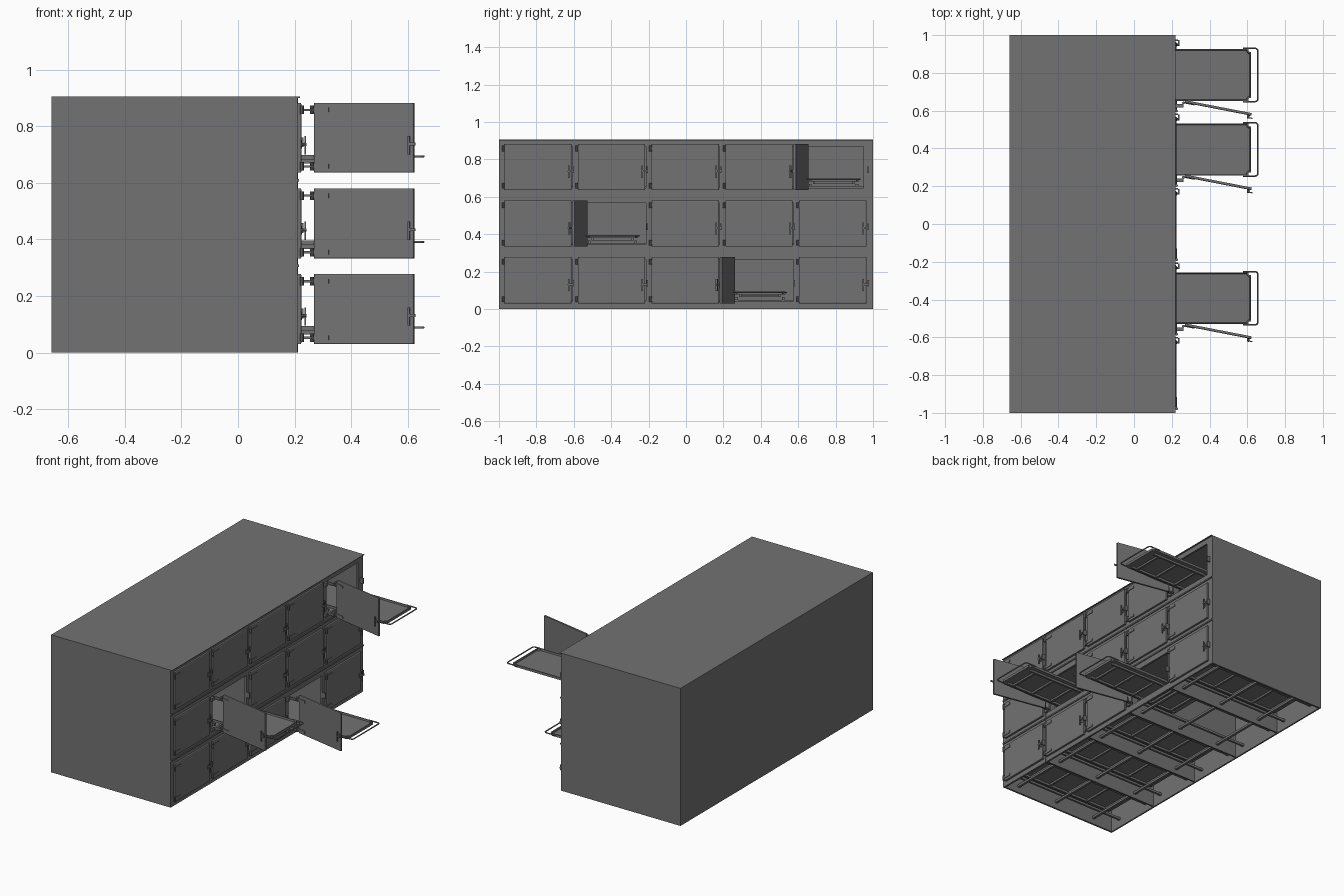
import bpy, bmesh, math
from mathutils import Matrix, Vector

cube = bpy.data.objects.get("Cube")
if cube:
    bpy.data.objects.remove(cube, do_unlink=True)

steel = bpy.data.materials.new("grey steel")
GREY = (0.17, 0.17, 0.17, 1)
steel.diffuse_color = GREY
steel.use_nodes = True
steel.node_tree.nodes["Principled BSDF"].inputs["Base Color"].default_value = GREY

BACK, FRONT, HEIGHT = -0.66, 0.21, 0.905
PITCH_Y, PITCH_Z = 0.394, 0.303
DOOR_W, DOOR_H = 0.36, 0.247
COLS = [-0.972 + PITCH_Y * i for i in range(5)]     # hinge edge of each door
ROWS = [0.03 + PITCH_Z * i for i in range(3)]       # lower edge of each door
OPEN = {(3, 0), (1, 1), (4, 2)}


def box(bm, x, y, z):
    """Add a box from three (low, high) ranges."""
    size = [b - a for a, b in (x, y, z)]
    mid = [(a + b) / 2 for a, b in (x, y, z)]
    m = Matrix.Translation(mid) @ Matrix.Diagonal(size + [1])
    bmesh.ops.create_cube(bm, size=1, matrix=m)


def rod(bm, centre, radius, length, axis):
    turn = Vector((0, 0, 1)).rotation_difference(Vector(axis)).to_matrix().to_4x4()
    bmesh.ops.create_cone(bm, cap_ends=True, segments=10, radius1=radius, radius2=radius,
                          depth=length, matrix=Matrix.Translation(centre) @ turn)


def finish(name, bm, matrix=Matrix()):
    mesh = bpy.data.meshes.new(name)
    bm.to_mesh(mesh)
    bm.free()
    mesh.materials.append(steel)
    ob = bpy.data.objects.new(name, mesh)
    ob.matrix_world = matrix
    bpy.context.collection.objects.link(ob)
    return ob


def loop_handle(name, x, y, z, half):
    """Rounded push bar at the end of a tray."""
    r, pts = 0.015, []
    pts.append((x - 0.08, y - half, z))
    for side, start in ((-1, -90), (1, 0)):
        for k in range(5):
            a = math.radians(start + k * 22.5)
            pts.append((x - r + r * math.cos(a), y + side * (half - r) + r * math.sin(a), z))
    pts.append((x - 0.08, y + half, z))
    curve = bpy.data.curves.new(name, "CURVE")
    curve.dimensions = "3D"
    curve.bevel_depth, curve.bevel_resolution = 0.004, 1
    curve.use_fill_caps = True
    spline = curve.splines.new("POLY")
    spline.points.add(len(pts) - 1)
    for p, co in zip(spline.points, pts):
        p.co = (*co, 1)
    curve.materials.append(steel)
    bpy.context.collection.objects.link(bpy.data.objects.new(name, curve))


# Outer shell, open underneath
bm = bmesh.new()
box(bm, (BACK, BACK + 0.01), (-1, 1), (0, HEIGHT))
box(bm, (BACK + 0.01, FRONT), (-1, -0.988), (0, HEIGHT))
box(bm, (BACK + 0.01, FRONT), (0.988, 1), (0, HEIGHT))
box(bm, (BACK + 0.01, FRONT), (-0.988, 0.988), (HEIGHT - 0.012, HEIGHT))
box(bm, (FRONT, 0.22), (-1, 1), (HEIGHT - 0.004, HEIGHT))
finish("cabinet_shell", bm)

# Column walls and row shelves
bm = bmesh.new()
for y in COLS[1:]:
    box(bm, (BACK + 0.01, FRONT - 0.012), (y - 0.022, y - 0.012), (0.005, HEIGHT - 0.012))
for z in ROWS[1:]:
    box(bm, (BACK + 0.01, FRONT - 0.012), (-0.988, 0.988), (z - 0.033, z - 0.023))
finish("compartment_walls", bm)

# Front frame around the openings
bm = bmesh.new()
fx = (FRONT - 0.012, FRONT)
edges = [-0.988] + [y - 0.03 for y in COLS[1:]] + [COLS[-1] + DOOR_W - 0.015]
ends = [COLS[0] + 0.015] + [y + 0.015 for y in COLS[1:]] + [0.988]
for a, b in zip(edges, ends):
    box(bm, fx, (a, b), (0, HEIGHT - 0.012))
for a, b in ((0, 0.042), (0.265, 0.345), (0.568, 0.648), (0.868, 0.893)):
    box(bm, fx, (-0.988, 0.988), (a, b))
for z in ROWS[1:]:
    box(bm, (FRONT, FRONT + 0.006), (-1, 1), (z - 0.031, z - 0.022))
box(bm, (FRONT, FRONT + 0.003), (COLS[1] - 0.02, COLS[1] - 0.015), (0, HEIGHT - 0.004))
finish("front_frame", bm)


def door(name, matrix):
    """Door in local axes: x outward, y from hinge to latch, z up."""
    bm = bmesh.new()
    box(bm, (-0.012, 0), (0, DOOR_W), (0, DOOR_H))
    panel = max((f for f in bm.faces), key=lambda f: f.calc_center_median().x)
    bmesh.ops.inset_region(bm, faces=[panel], thickness=0.006, depth=0.002)
    finish(name, bm, matrix)

    bm = bmesh.new()
    for z in (0.022, 0.222):
        box(bm, (0, 0.006), (-0.012, 0.055), (z - 0.008, z + 0.008))
        rod(bm, (0.004, -0.006, z), 0.007, 0.03, (0, 0, 1))
    finish(name + "_hinges", bm, matrix)

    # Lever latch with a pivot post and a grip
    bm = bmesh.new()
    y = DOOR_W - 0.015
    box(bm, (0, 0.005), (y - 0.009, y + 0.009), (0.085, 0.115))
    rod(bm, (0.01, y, 0.1), 0.006, 0.02, (1, 0, 0))
    box(bm, (0.014, 0.019), (y - 0.004, y + 0.004), (0.065, 0.13))
    box(bm, (0.012, 0.018), (y - 0.004, y + 0.024), (0.096, 0.106))
    finish(name + "_latch", bm, matrix)


def tray(name, x_end, y, z, length):
    """Sliding tray with a raised rim, chassis and cross bars."""
    x0, h = x_end - length, 0.137
    bm = bmesh.new()
    box(bm, (x0, x_end), (y - h, y + h), (z, z + 0.016))
    bmesh.ops.bevel(bm, geom=[e for e in bm.edges if abs(e.verts[0].co.z - e.verts[1].co.z) > 0.01],
                    offset=0.015, segments=3, affect="EDGES")
    top = max(bm.faces, key=lambda f: f.calc_center_median().z)
    bmesh.ops.inset_region(bm, faces=[top], thickness=0.008)
    bmesh.ops.inset_region(bm, faces=[top], thickness=0.003, depth=-0.011)
    finish(name, bm)

    bm = bmesh.new()
    for s in (-1, 1):
        box(bm, (x0 + 0.02, x_end - 0.03), (y + s * 0.105 - 0.006, y + s * 0.105 + 0.006), (z - 0.014, z))
    for k in range(5):
        x = x0 + 0.05 + k * (length - 0.12) / 4
        box(bm, (x - 0.006, x + 0.006), (y - 0.111, y + 0.111), (z - 0.013, z - 0.001))
    finish(name + "_chassis", bm)
    loop_handle(name + "_handle", x_end + 0.036, y, z + 0.011, 0.141)


# Doors, trays, rails and catches for every compartment
rails, catches = bmesh.new(), bmesh.new()
for c, y in enumerate(COLS):
    for r, z in enumerate(ROWS):
        tag = f"{r + 1}_{c + 1}"
        is_open = (c, r) in OPEN
        mid = y + DOOR_W / 2 + 0.005
        place = Matrix.Translation((FRONT + 0.012, y, z))
        if is_open:
            place = Matrix.Translation((0.268, y + 0.04, z)) @ Matrix.Rotation(math.radians(-101), 4, "Z")
            for hz in (z + 0.022, z + 0.222):
                box(catches, (FRONT, FRONT + 0.014), (y - 0.01, y + 0.012), (hz - 0.012, hz + 0.012))
                box(catches, (FRONT + 0.005, 0.262), (y + 0.012, y + 0.03), (hz - 0.004, hz + 0.004))
        door("door_" + tag, place)
        tray("tray_" + tag, 0.62 if is_open else 0.15, mid, z + 0.047, 0.72)
        for s in (-1, 1):
            yr = mid + s * 0.125
            box(rails, (BACK + 0.01, FRONT - 0.012), (yr - 0.007, yr + 0.007), (z + 0.018, z + 0.033))
        for x in (-0.5, -0.2, 0.1):
            box(rails, (x - 0.008, x + 0.008), (y - 0.012, y + DOOR_W + 0.012), (z + 0.004, z + 0.018))
        yc = y + DOOR_W + 0.01
        box(catches, (FRONT, FRONT + 0.022), (yc - 0.004, yc + 0.004), (z + 0.09, z + 0.125))
finish("support_rails", rails)
finish("door_catches", catches)
